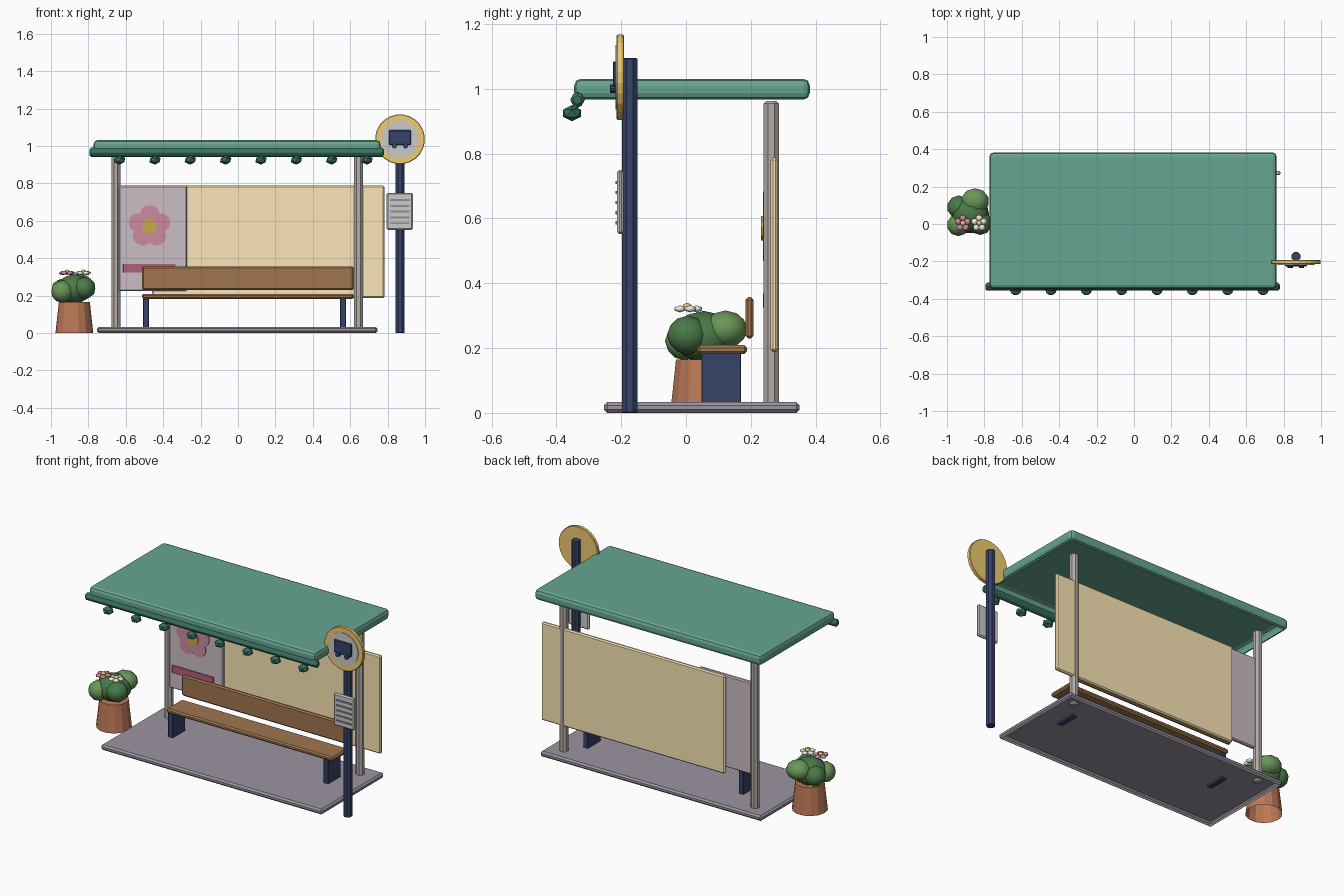
import bpy, bmesh
from math import radians, pi, sin, cos
from mathutils import Matrix, Vector

if "Cube" in bpy.data.objects:
    bpy.data.objects.remove(bpy.data.objects["Cube"])


def material(name, hex_code):
    rgb = [int(hex_code[i:i + 2], 16) / 255 for i in (0, 2, 4)]
    m = bpy.data.materials.new(name)
    m.diffuse_color = [((c + 0.055) / 1.055) ** 2.4 for c in rgb] + [1]
    m.use_nodes = True
    m.node_tree.nodes["Principled BSDF"].inputs["Base Color"].default_value = m.diffuse_color
    return m


ROOF = material("roof_green", "67A592")
TRIM = material("trim_green", "37705F")
SLAB = material("paving", "9A94A0")
STEEL = material("steel", "B3ADA7")
CREAM = material("cream", "FBE6B6")
MAUVE = material("mauve", "CBBDC5")
PINK = material("pink", "CC8CA0")
ROSE = material("rose", "B0607A")
GOLD = material("gold", "F0CC72")
OCHRE = material("ochre", "C8AA50")
WOOD = material("wood", "A0764F")
NAVY = material("navy", "36436A")
GREY = material("light_grey", "C2C0BF")
DARK = material("dark_grey", "8C8C90")
CLAY = material("clay", "BC7857")
LEAF = material("leaf", "4A7A48")
LEAF2 = material("light_leaf", "6A9658")
WHITE = material("white", "EEE9E4")


def finish(name, bm, mat, bevel=0.0, smooth=False, segments=1, open_bottom=False):
    """Bevel the sharp edges, optionally open the underside, make the object."""
    bmesh.ops.recalc_face_normals(bm, faces=bm.faces)
    if bevel:
        edges = [e for e in bm.edges if e.calc_face_angle(0) > radians(60)]
        bmesh.ops.bevel(bm, geom=edges, offset=bevel, segments=segments,
                        profile=0.5, affect="EDGES", clamp_overlap=True)
    if open_bottom:
        bm.normal_update()
        bmesh.ops.delete(bm, geom=[f for f in bm.faces if f.normal.z < -0.95],
                         context="FACES_ONLY")
    for f in bm.faces:
        f.smooth = smooth
    mesh = bpy.data.meshes.new(name)
    bm.to_mesh(mesh)
    bm.free()
    mesh.materials.append(mat)
    ob = bpy.data.objects.new(name, mesh)
    bpy.context.collection.objects.link(ob)
    return ob


def box(name, x, y, z, mat, bevel=0.004, **options):
    """Box from (min, max) pairs."""
    bm = bmesh.new()
    lo, hi = Vector((x[0], y[0], z[0])), Vector((x[1], y[1], z[1]))
    mtx = Matrix.Translation((lo + hi) / 2) @ Matrix.Diagonal((*(hi - lo), 1))
    bmesh.ops.create_cube(bm, size=1, matrix=mtx)
    return finish(name, bm, mat, bevel, **options)


def cylinder(name, centre, r1, depth, mat, axis="Z", sides=8, r2=None, bevel=0.0, **options):
    bm = bmesh.new()
    turn = {"Z": Matrix.Identity(4), "Y": Matrix.Rotation(pi / 2, 4, "X"),
            "X": Matrix.Rotation(pi / 2, 4, "Y")}[axis]
    mtx = Matrix.Translation(centre) @ turn @ Matrix.Rotation(pi / sides, 4, "Z")
    bmesh.ops.create_cone(bm, cap_ends=True, segments=sides, radius1=r1,
                          radius2=r1 if r2 is None else r2, depth=depth, matrix=mtx)
    return finish(name, bm, mat, bevel, **options)


def blob(name, centre, radii, mat, detail=2, smooth=True):
    bm = bmesh.new()
    mtx = Matrix.Translation(centre) @ Matrix.Diagonal((*radii, 1))
    bmesh.ops.create_icosphere(bm, subdivisions=detail, radius=1, matrix=mtx)
    return finish(name, bm, mat, smooth=smooth)


# Paving slab and softly rounded roof, both open shells underneath
box("base_slab", (-0.755, 0.745), (-0.253, 0.351), (0, 0.033), SLAB, 0.01, open_bottom=True)
box("roof", (-0.772, 0.762), (-0.345, 0.382), (0.967, 1.031), ROOF, 0.02, segments=2, open_bottom=True)

# Front roof rail with a row of hanging lamps
cylinder("roof_rail", (-0.0075, -0.335, 0.966), 0.025, 1.575, TRIM, "X", sides=6, bevel=0.01)
for i in range(8):
    x = -0.633 + i * 0.189
    blob(f"roof_lamp_{i + 1}", (x, -0.352, 0.925), (0.034, 0.032, 0.025), TRIM, 1, False)

# Rear posts
for side, x in (("left", -0.653), ("right", 0.644)):
    cylinder(f"{side}_post", (x, 0.263, 0.4915), 0.0255, 0.943, STEEL, bevel=0.008)

# Back panel and poster panel
box("back_panel", (-0.46, 0.783), (0.261, 0.284), (0.188, 0.788), CREAM, 0.007)
box("poster_panel", (-0.638, -0.273), (0.243, 0.268), (0.225, 0.788), MAUVE, 0.006)
box("poster_bar", (-0.614, -0.333), (0.238, 0.248), (0.323, 0.37), ROSE, 0.002)

# Poster flower
fx, fz = -0.473, 0.57
for i in range(5):
    a = pi / 2 + i * 2 * pi / 5
    cylinder(f"poster_petal_{i + 1}", (fx + 0.062 * cos(a), 0.243, fz + 0.062 * sin(a)),
             0.052, 0.011, PINK, "Y", 16)
cylinder("poster_flower_centre", (fx, 0.24, fz), 0.04, 0.016, OCHRE, "Y", 10)

# Bench
box("seat", (-0.513, 0.618), (0.035, 0.188), (0.182, 0.209), WOOD, 0.008)
box("backrest", (-0.513, 0.618), (0.184, 0.208), (0.23, 0.357), WOOD, 0.008)
for side, x in (("left", -0.492), ("right", 0.562)):
    box(f"{side}_bench_leg", (x - 0.016, x + 0.016), (0.048, 0.17), (0.02, 0.188), NAVY, 0.002)

# Stop sign pole and round sign
sx, sz = 0.866, 1.036
cylinder("sign_pole", (sx, -0.174, 0.5475), 0.0255, 1.095, NAVY, bevel=0.002)
cylinder("sign_rim", (sx, -0.203, sz), 0.133, 0.022, GOLD, "Y", 24, bevel=0.003)
cylinder("sign_face", (sx, -0.211, sz), 0.1, 0.014, GREY, "Y", 24)
box("sign_bus_body", (sx - 0.06, sx + 0.06), (-0.226, -0.214), (1.006, 1.085), NAVY, 0.004)
for side, x in (("left", sx - 0.03), ("right", sx + 0.03)):
    cylinder(f"sign_bus_{side}_wheel", (x, -0.224, 1.001), 0.014, 0.02, NAVY, "Y", 10)

# Timetable board
box("timetable", (0.795, 0.935), (-0.213, -0.193), (0.552, 0.75), GREY, 0.007)
for i in range(5):
    z = 0.711 - i * 0.031
    box(f"timetable_row_{i + 1}", (0.815, 0.918), (-0.218, -0.208), (z - 0.005, z + 0.005), DARK, 0)

# Open-bottomed plant pot
cylinder("plant_pot", (-0.875, 0.05, 0.0825), 0.101, 0.165, CLAY, sides=14, r2=0.083, open_bottom=True)

# Foliage
blob("foliage_main", (-0.877, 0.055, 0.235), (0.1, 0.1, 0.08), LEAF)
blob("foliage_left", (-0.94, -0.005, 0.222), (0.06, 0.06, 0.06), LEAF2)
blob("foliage_right", (-0.822, 0.005, 0.24), (0.062, 0.064, 0.06), LEAF)
blob("foliage_back", (-0.85, 0.122, 0.258), (0.075, 0.069, 0.058), LEAF2)
blob("foliage_back_left", (-0.937, 0.09, 0.232), (0.062, 0.062, 0.06), LEAF)

# Potted flowers
for label, x, mat in (("pink", -0.915, PINK), ("white", -0.828, WHITE)):
    for i in range(5):
        a = pi / 2 + i * 2 * pi / 5
        blob(f"{label}_petal_{i + 1}", (x + 0.026 * cos(a), 0.004 + 0.028 * sin(a), 0.321),
             (0.02, 0.02, 0.011), mat, 1)
    blob(f"{label}_flower_centre", (x, 0.004, 0.328), (0.016, 0.016, 0.012), GOLD, 1)
